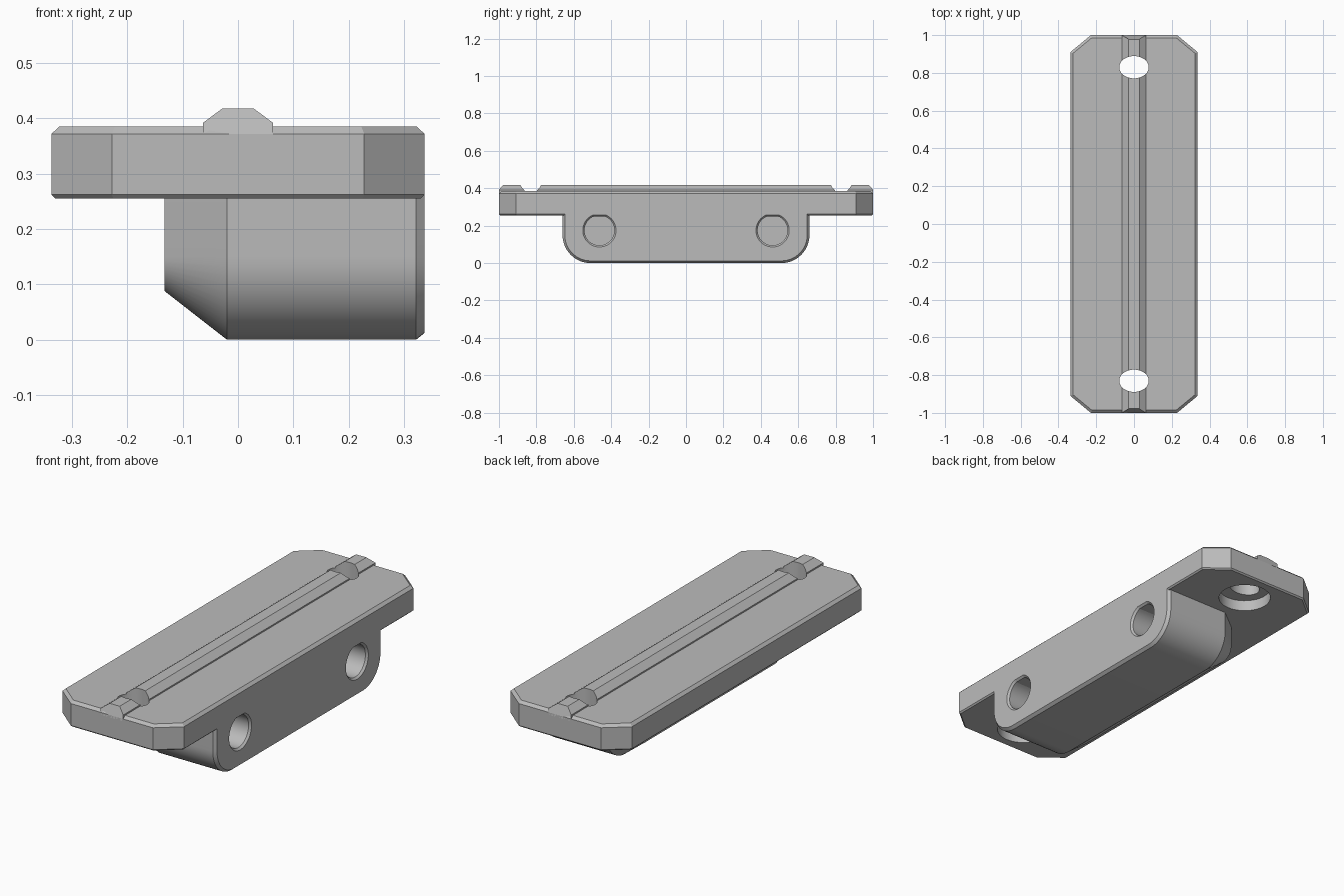
import bpy, bmesh
from math import cos, sin, pi, radians

if "Cube" in bpy.data.objects:
    bpy.data.objects.remove(bpy.data.objects["Cube"], do_unlink=True)

grey = bpy.data.materials.new("plain_grey")
grey.use_nodes = True
COLOUR = (0.5, 0.5, 0.5, 1)
grey.diffuse_color = COLOUR
grey.node_tree.nodes["Principled BSDF"].inputs["Base Color"].default_value = COLOUR


def loft(name, rings):
    """Closed solid through matching rings of points, with flat end caps."""
    bm = bmesh.new()
    loops = [[bm.verts.new(p) for p in ring] for ring in rings]
    n = len(loops[0])
    for a, b in zip(loops, loops[1:]):
        for i in range(n):
            j = (i + 1) % n
            bm.faces.new((a[i], a[j], b[j], b[i]))
    bm.faces.new(loops[0])
    bm.faces.new(loops[-1])
    bmesh.ops.recalc_face_normals(bm, faces=bm.faces)
    mesh = bpy.data.meshes.new(name)
    bm.to_mesh(mesh)
    bm.free()
    mesh.materials.append(grey)
    obj = bpy.data.objects.new(name, mesh)
    bpy.context.collection.objects.link(obj)
    return obj


def finish(obj, cutters):
    """Cut the holes, then smooth the round surfaces."""
    bpy.ops.object.select_all(action="DESELECT")
    obj.select_set(True)
    bpy.context.view_layer.objects.active = obj
    for cutter in cutters:
        mod = obj.modifiers.new("hole", "BOOLEAN")
        mod.operation = "DIFFERENCE"
        mod.solver = "EXACT"
        mod.object = cutter
        bpy.ops.object.modifier_apply(modifier=mod.name)
    bpy.ops.object.shade_smooth_by_angle(angle=radians(25))


def plate_ring(z, d):
    """Rectangle with clipped corners, inset by d."""
    x, y, cx, cy = 0.337 - d, 1 - d, 0.228 - 0.36 * d, 0.91 - 0.47 * d
    quarter = [(x, cy), (cx, y)]
    half = quarter + [(-a, b) for a, b in reversed(quarter)]
    return [(a, b, z) for a, b in half + [(-a, -b) for a, b in half]]


def block_ring(x, d, radius=0.15, half=0.66, top=0.262, steps=14):
    """Upright outline with rounded lower corners, inset by d."""
    side = [(half - d, top)]
    for i in range(steps + 1):
        t = pi / 2 * i / steps
        side.append((half - radius + (radius - d) * cos(t),
                     radius - (radius - d) * sin(t)))
    return [(x, y, z) for y, z in side + [(-y, z) for y, z in reversed(side)]]


def rail_ring(s):
    """Rail section at one end, with its top sloping back."""
    side = [(0.063, 1, 0.36), (0.063, 1, 0.392), (0.028, 0.978, 0.418)]
    pts = side + [(-x, y, z) for x, y, z in reversed(side)]
    return [(x, s * y, z) for x, y, z in pts]


def ellipse(y, z, rx, ry, n=48):
    return [(rx * cos(2 * pi * i / n), y + ry * sin(2 * pi * i / n), z) for i in range(n)]


def side_ring(x, y, r, n=48):
    """Circle facing sideways with a flattened top."""
    return [(x, y + r * cos(2 * pi * i / n),
             min(0.175 + r * sin(2 * pi * i / n), 0.172 + r * 0.96)) for i in range(n)]


# Main parts
plate = loft("top_plate", [plate_ring(0.255, 0.007), plate_ring(0.262, 0),
                           plate_ring(0.372, 0), plate_ring(0.385, 0.014)])
rail = loft("guide_rail", [rail_ring(-1), rail_ring(1)])
block = loft("lower_block", [block_ring(-0.133, 0.088), block_ring(-0.02, 0),
                             block_ring(0.322, 0), block_ring(0.337, 0.012)])

# Hole cutters: counterbored screw holes and blind side holes
screw_holes, side_holes = [], []
for s in (-1, 1):
    y = 0.83 * s
    screw_holes.append(loft("screw_hole_cutter", [
        ellipse(y, 0.2, 0.124, 0.124), ellipse(y, 0.31, 0.124, 0.124),
        ellipse(y, 0.31, 0.078, 0.059), ellipse(y, 0.5, 0.078, 0.059)]))
    y = 0.463 * s
    side_holes.append(loft("side_hole_cutter", [
        side_ring(0.35, y, 0.1), side_ring(0.337, y, 0.089),
        side_ring(0.327, y, 0.08), side_ring(0.14, y, 0.08)]))

finish(plate, screw_holes + side_holes)
finish(rail, screw_holes)
finish(block, side_holes)

for cutter in screw_holes + side_holes:
    cutter.hide_render = True
    cutter.hide_set(True)
